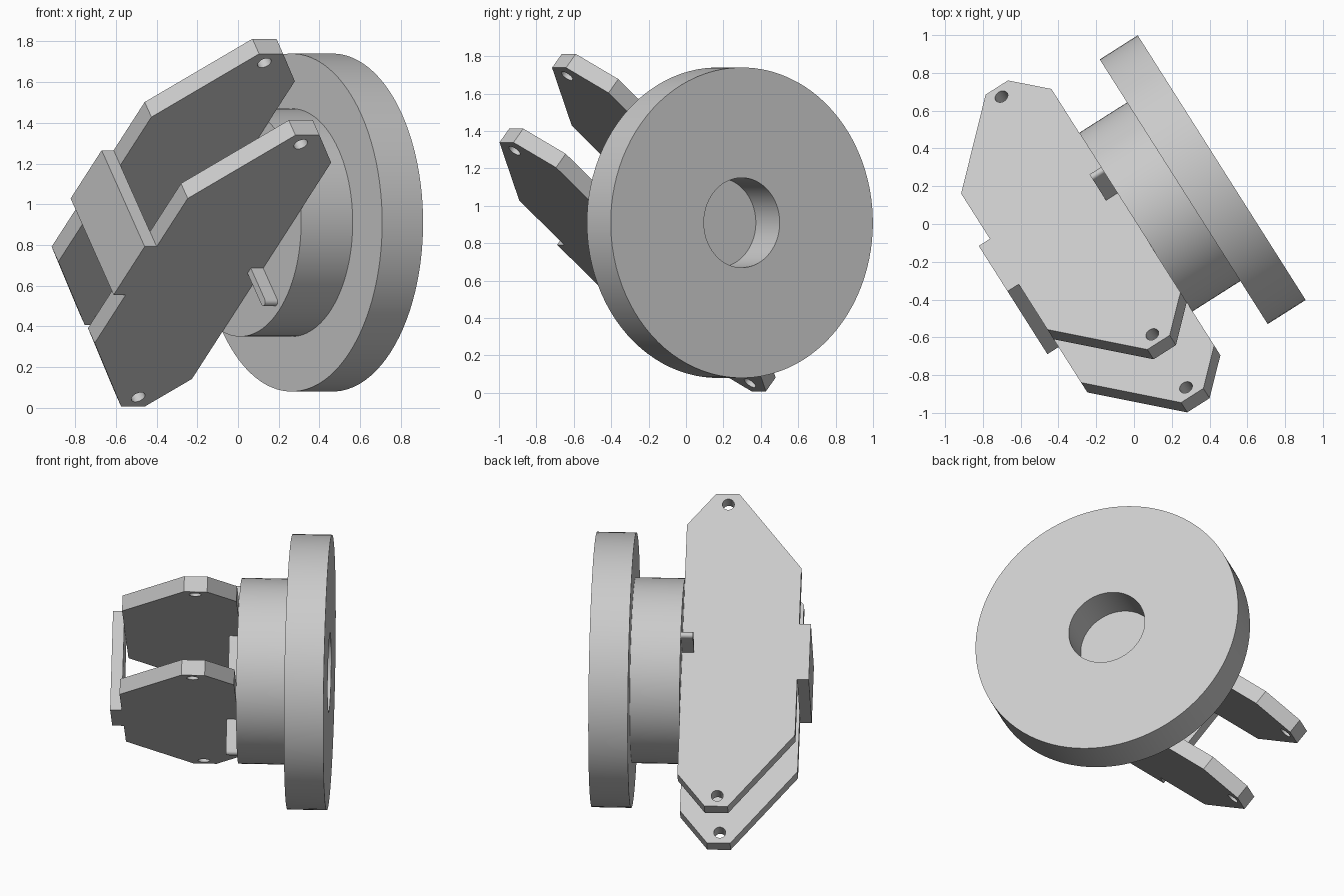
import bpy, bmesh, math
from mathutils import Matrix, Vector

if "Cube" in bpy.data.objects:
    bpy.data.objects.remove(bpy.data.objects["Cube"])

grey = bpy.data.materials.new("light grey")
grey.use_nodes = True
colour = (0.6, 0.6, 0.6, 1)
grey.diffuse_color = colour
grey.node_tree.nodes["Principled BSDF"].inputs["Base Color"].default_value = colour

# Tilted frame: local x runs along the plates, y along the wheel axis, z through the plates
yaw, tilt = math.radians(32.4), math.radians(39.8)
axis = Vector((math.cos(yaw), math.sin(yaw), 0))
side = Vector((math.sin(yaw), -math.cos(yaw), 0))
along = side * math.cos(tilt) + Vector((0, 0, math.sin(tilt)))
normal = along.cross(axis)
FRAME = Matrix((along, axis, normal)).transposed().to_4x4()
FRAME.translation = (0.01, 0.01, 0.91)


def add_object(name, bm, smooth=False):
    bmesh.ops.recalc_face_normals(bm, faces=bm.faces)
    mesh = bpy.data.meshes.new(name)
    bm.to_mesh(mesh)
    bm.free()
    obj = bpy.data.objects.new(name, mesh)
    bpy.context.collection.objects.link(obj)
    mesh.materials.append(grey)
    obj.matrix_world = FRAME
    if smooth:
        bpy.ops.object.select_all(action="DESELECT")
        obj.select_set(True)
        bpy.context.view_layer.objects.active = obj
        bpy.ops.object.shade_smooth_by_angle(angle=math.radians(30))
    return obj


def prism(name, points, offset, smooth=False):
    """Extrude a closed outline by the given offset."""
    bm = bmesh.new()
    face = bm.faces.new([bm.verts.new(p) for p in points])
    top = bmesh.ops.extrude_face_region(bm, geom=[face])["geom"]
    bmesh.ops.translate(bm, vec=offset, verts=[v for v in top if isinstance(v, bmesh.types.BMVert)])
    return add_object(name, bm, smooth)


def lathe(name, profile, closed):
    """Spin a (radius, height) profile around the wheel axis."""
    bm = bmesh.new()
    verts = [bm.verts.new((r, h, 0)) for r, h in profile]
    edges = [bm.edges.new(pair) for pair in zip(verts, verts[1:])]
    if closed:
        edges.append(bm.edges.new((verts[-1], verts[0])))
    bmesh.ops.spin(bm, geom=verts + edges, axis=(0, 1, 0), cent=(0, 0, 0),
                   angle=math.tau, steps=96, use_duplicate=False)
    bmesh.ops.remove_doubles(bm, verts=bm.verts, dist=0.0005)
    return add_object(name, bm, True)


# Wheel: bored flange on a solid hub
hub_depth, wheel_depth = 0.3, 0.538
lathe("flange", [(0.24, hub_depth), (0.83, hub_depth), (0.83, wheel_depth), (0.24, wheel_depth)], True)
lathe("hub", [(0, 0), (0.56, 0), (0.56, hub_depth), (0, hub_depth)], False)

# Pair of side plates with a pin hole near each end
half = [(0.83, 0), (1.04, -0.17), (1.04, -0.31), (0.555, -0.70)]
outline = half + [(-x, y) for x, y in reversed(half)]
inner, outer = 0.212, 0.308

bm = bmesh.new()
for x in (-0.97, 0.97):
    bmesh.ops.create_cone(bm, cap_ends=True, segments=32, radius1=0.036, radius2=0.036,
                          depth=1, matrix=Matrix.Translation((x, -0.245, 0)))
cutter = add_object("pin_hole_cutter", bm)
cutter.hide_render = True
cutter.hide_set(True)

for name, z in (("upper_plate", inner), ("lower_plate", -outer)):
    plate = prism(name, [(x, y, z) for x, y in outline], (0, 0, outer - inner))
    cut = plate.modifiers.new("pin holes", "BOOLEAN")
    cut.object = cutter
    cut.operation = "DIFFERENCE"
    cut.solver = "EXACT"

# Bar joining the rear edges of the plates
w = 0.185
prism("cross_bar", [(-w, -0.7, -outer), (w, -0.7, -outer), (w, -0.7, outer), (-w, -0.7, outer)],
      (0, -0.07, 0))

# Round-ended key across the hub face
radius, reach, steps = 0.02, 0.507, 12
key = []
for sign in (1, -1):
    for i in range(steps + 1):
        t = math.pi * i / steps
        key.append((sign * radius * math.cos(t), 0, sign * (reach + radius * math.sin(t))))
prism("key", key, (0, -0.072, 0), True)
